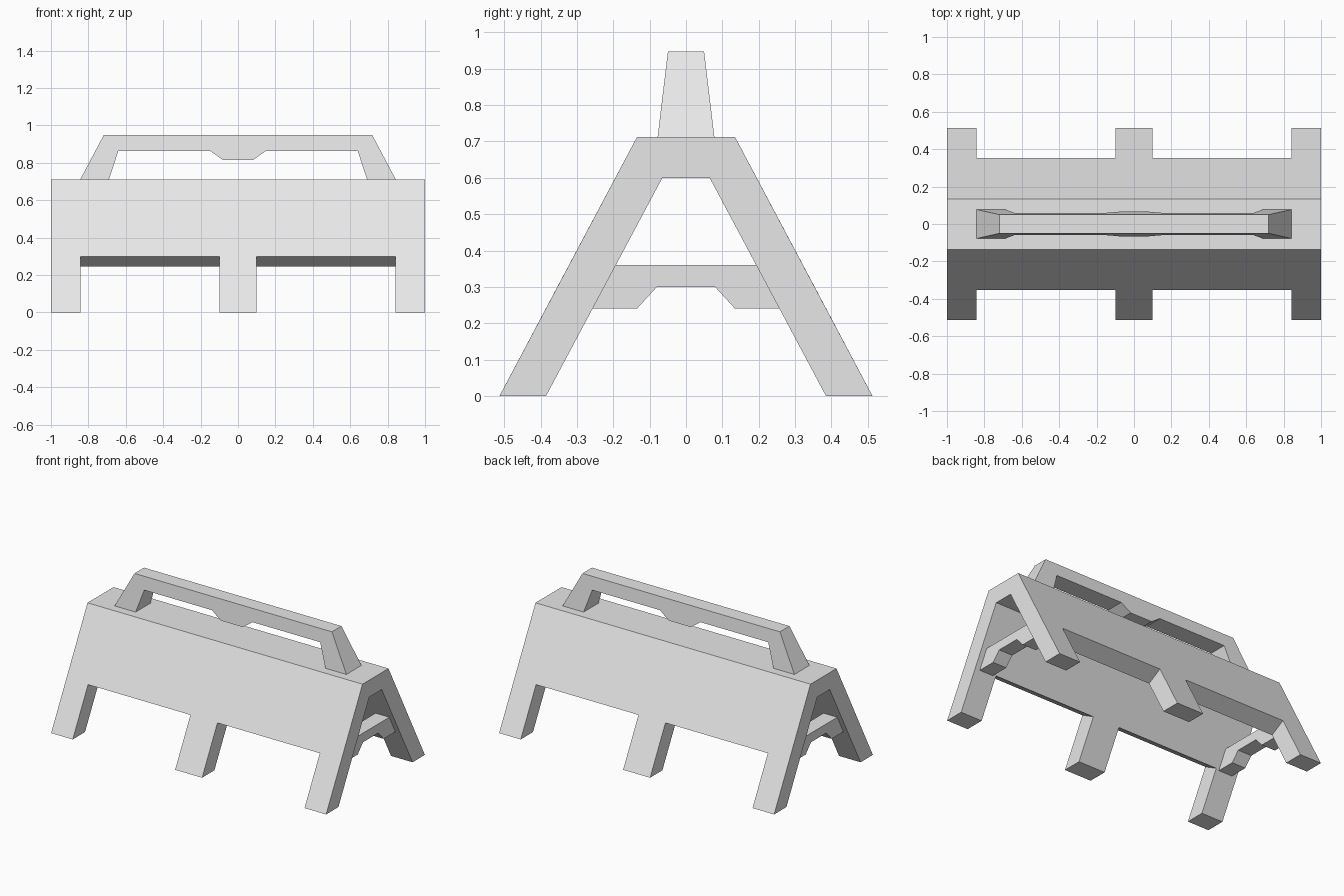
import bpy
import bmesh

cube = bpy.data.objects.get("Cube")
if cube:
    bpy.data.objects.remove(cube, do_unlink=True)

grey = bpy.data.materials.new("plain_grey")
grey.use_nodes = True
grey.diffuse_color = (0.8, 0.8, 0.8, 1)
grey.node_tree.nodes["Principled BSDF"].inputs["Base Color"].default_value = (0.8, 0.8, 0.8, 1)


def finish(bm, name):
    bmesh.ops.recalc_face_normals(bm, faces=bm.faces[:])
    mesh = bpy.data.meshes.new(name)
    bm.to_mesh(mesh)
    bm.free()
    mesh.materials.append(grey)
    obj = bpy.data.objects.new(name, mesh)
    bpy.context.collection.objects.link(obj)
    return obj


def prism(name, near, far):
    """Closed solid between two matching outlines."""
    bm = bmesh.new()
    a = [bm.verts.new(p) for p in near]
    b = [bm.verts.new(p) for p in far]
    bm.faces.new(a)
    bm.faces.new(b[::-1])
    for i in range(len(a)):
        j = (i + 1) % len(a)
        bm.faces.new((a[i], b[i], b[j], a[j]))
    return finish(bm, name)


def mirrored(half):
    """Complete a symmetric outline from its positive half."""
    return half + [(-u, z) for u, z in reversed(half)]


# Trestle body: A-shaped section split into leg and panel cells along x
outer = mirrored([(0.513, 0), (0.354, 0.30), (0.135, 0.712)])
inner = mirrored([(0.385, 0), (0.254, 0.246), (0.065, 0.60)])
stations = [-1, -0.843, -0.098, 0.098, 0.843, 1]
bm = bmesh.new()
grid = [[[bm.verts.new((x, y, z)) for y, z in line] for line in (outer, inner)]
        for x in stations]
sides = {}
for col in range(5):
    for row in range(5):
        if col % 2 == 1 and row in (0, 4):
            continue  # open gap between the legs
        ring = [[grid[c][0][row], grid[c][0][row + 1],
                 grid[c][1][row + 1], grid[c][1][row]] for c in (col, col + 1)]
        quads = ring + [[ring[0][i], ring[0][(i + 1) % 4],
                         ring[1][(i + 1) % 4], ring[1][i]] for i in range(4)]
        for quad in quads:
            sides.setdefault(frozenset(quad), []).append(quad)
for shared in sides.values():
    if len(shared) == 1:  # keep only the outside skin
        bm.faces.new(shared[0])
bmesh.ops.delete(bm, geom=[v for v in bm.verts if not v.link_faces], context='VERTS')
bmesh.ops.recalc_face_normals(bm, faces=bm.faces[:])
bmesh.ops.dissolve_limit(bm, angle_limit=0.02, verts=bm.verts[:], edges=bm.edges[:])
finish(bm, "trestle_body")

# Notched cross braces inside each end frame
brace = mirrored([(0.194, 0.36), (0.258, 0.24), (0.135, 0.24), (0.08, 0.30)][::-1])
for side, name in ((1, "left_brace"), (-1, "right_brace")):
    prism(name, [(side * 0.865, y, z) for y, z in brace],
          [(side * 0.965, y, z) for y, z in brace])

# Carrying handle, thinner towards the top, with a small centre grip
handle = mirrored([(0.08, 0.815), (0.148, 0.863), (0.64, 0.863),
                   (0.69, 0.712), (0.843, 0.712), (0.718, 0.948)])
# Reorder so the upper edge joins the two outer corners
lower = [(0.08, 0.815), (0.148, 0.863), (0.64, 0.863), (0.69, 0.712),
         (0.843, 0.712), (0.718, 0.948)]
handle = lower + [(-x, z) for x, z in reversed(lower)]


def half_depth(z):
    return 0.078 - (z - 0.712) * 0.12


prism("handle", [(x, -half_depth(z), z) for x, z in handle],
      [(x, half_depth(z), z) for x, z in handle])
